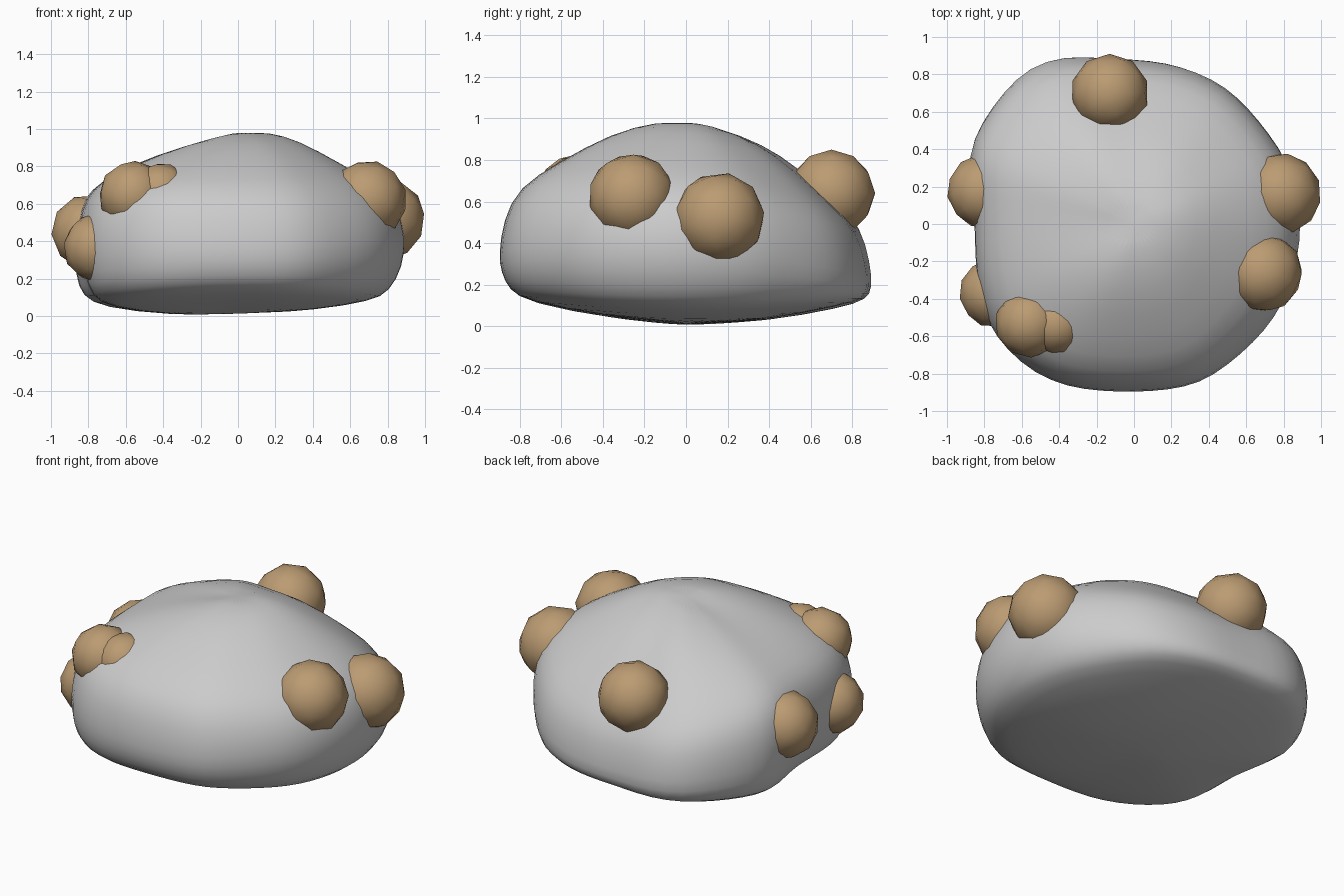
import bpy, bmesh, math

if "Cube" in bpy.data.objects:
    bpy.data.objects.remove(bpy.data.objects["Cube"])

# Plan outline of the boulder (x, y), counter-clockwise from the front
OUTLINE = [(0, -.90), (.28, -.885), (.42, -.83), (.70, -.59), (.80, -.45), (.87, -.27),
           (.91, -.05), (.89, .15), (.81, .40), (.70, .52), (.56, .70), (.40, .80),
           (.13, .88), (-.10, .885), (-.37, .905), (-.53, .875), (-.66, .77), (-.84, .52),
           (-.90, .38), (-.865, .10), (-.86, -.20), (-.83, -.45), (-.76, -.60),
           (-.58, -.78), (-.38, -.87), (-.20, -.895)]

# Vertical profiles (fraction of outline radius, z) from underside to top
RIGHT = [(.45, .03), (.80, .08), (.90, .13), (.98, .26), (1, .42),
         (.95, .60), (.80, .72), (.60, .82), (.36, .94), (.18, .985)]
LEFT = [(.45, .005), (.83, .04), (.95, .10), (.99, .22), (1, .42),
        (.97, .57), (.91, .68), (.75, .77), (.50, .86), (.25, .925)]
FRONT = [(.50, .06), (.85, .12), (.95, .175), (.99, .26), (1.005, .34),
         (.98, .51), (.90, .67), (.68, .79), (.40, .93), (.15, .985)]
BACK = [(.45, .03), (.85, .10), (.97, .13), (1.005, .18), (.985, .30),
        (.94, .46), (.80, .58), (.58, .76), (.40, .88), (.15, .965)]
SEGMENTS = 32


def outline_radius(a):
    # Ray from the centre against each outline edge
    dx, dy = math.cos(a), math.sin(a)
    for (x1, y1), (x2, y2) in zip(OUTLINE, OUTLINE[1:] + OUTLINE[:1]):
        ex, ey = x2 - x1, y2 - y1
        det = dx * ey - dy * ex
        if abs(det) < 1e-9:
            continue
        r = (x1 * ey - y1 * ex) / det
        t = (x1 * dy - y1 * dx) / det
        if r > 0 and -1e-6 <= t <= 1 + 1e-6:
            return r
    return .88


def profile_point(a, i):
    # Blend the two neighbouring profiles around the circle
    c, s = math.cos(a), math.sin(a)
    px = RIGHT if c > 0 else LEFT
    py = BACK if s > 0 else FRONT
    u = px[i][0] * c * c + py[i][0] * s * s
    z = px[i][1] * c * c + py[i][1] * s * s
    # Shallow hollow low on the left side
    if i < 4:
        d = (a - math.radians(183)) / .3
        u -= .05 * math.exp(-d * d)
    return u, z


# Boulder body
bm = bmesh.new()
rings = []
for i in range(len(RIGHT)):
    ring = []
    for k in range(SEGMENTS):
        a = 2 * math.pi * k / SEGMENTS
        u, z = profile_point(a, i)
        r = u * outline_radius(a)
        ring.append(bm.verts.new((r * math.cos(a), r * math.sin(a), z)))
    rings.append(ring)
for lo, hi in zip(rings, rings[1:]):
    for k in range(SEGMENTS):
        n = (k + 1) % SEGMENTS
        bm.faces.new((lo[k], lo[n], hi[n], hi[k]))
for ring, z in ((rings[0], .01), (rings[-1], .97)):
    tip = bm.verts.new((0, 0, z))
    for k in range(SEGMENTS):
        bm.faces.new((ring[k], ring[(k + 1) % SEGMENTS], tip))
bmesh.ops.recalc_face_normals(bm, faces=bm.faces)
for f in bm.faces:
    f.smooth = True
mesh = bpy.data.meshes.new("boulder")
bm.to_mesh(mesh)
bm.free()
boulder = bpy.data.objects.new("boulder", mesh)
bpy.context.collection.objects.link(boulder)
sub = boulder.modifiers.new("smooth", 'SUBSURF')
sub.levels = sub.render_levels = 1

# Round brown lumps set into the boulder
brown = bpy.data.materials.new("brown")
brown.diffuse_color = (.50, .33, .17, 1)
brown.use_nodes = True
brown.node_tree.nodes["Principled BSDF"].inputs["Base Color"].default_value = brown.diffuse_color
LUMPS = [("lump_back", (-.13, .70, .64), .21),
         ("lump_right_front", (.69, -.26, .62), .213),
         ("lump_right_back", (.78, .16, .52), .221),
         ("lump_left_back", (-.80, .175, .45), .20),
         ("lump_left_front", (-.75, -.37, .365), .185),
         ("lump_front_large", (-.56, -.53, .645), .185),
         ("lump_front_small", (-.415, -.535, .655), .165)]
for i, (name, loc, r) in enumerate(LUMPS):
    bpy.ops.mesh.primitive_ico_sphere_add(subdivisions=2, radius=r, location=loc,
                                          rotation=(.4 * i, .7 * i, .3 * i))
    lump = bpy.context.object
    lump.name = name
    lump.data.materials.append(brown)
    bpy.ops.object.shade_smooth()
